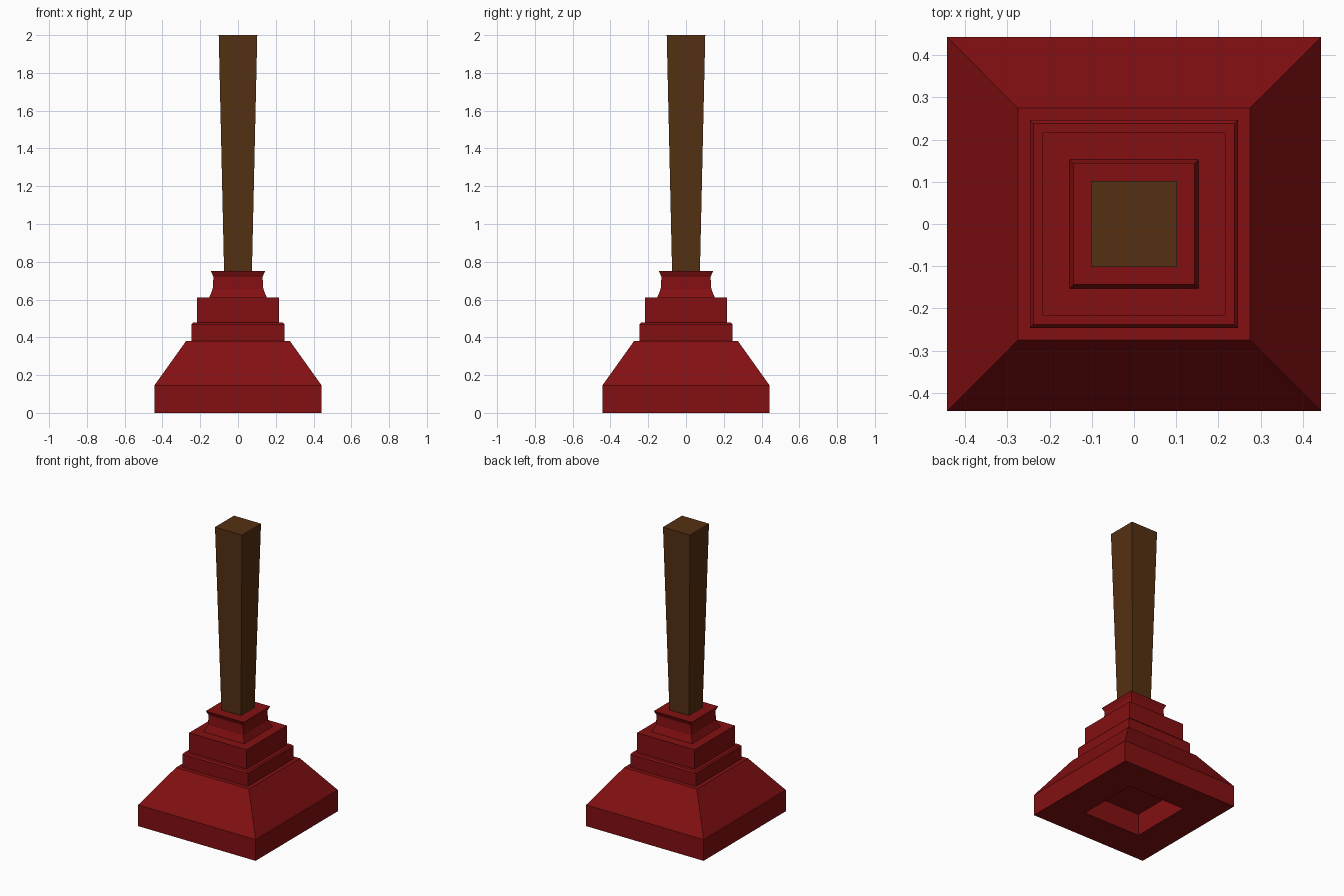
import bpy
import bmesh

cube = bpy.data.objects.get("Cube")
if cube:
    bpy.data.objects.remove(cube, do_unlink=True)


def make_material(name, rgb):
    mat = bpy.data.materials.new(name)
    mat.use_nodes = True
    colour = (*rgb, 1.0)
    mat.diffuse_color = colour
    mat.node_tree.nodes["Principled BSDF"].inputs["Base Color"].default_value = colour
    return mat


def square_stack(name, profile, mat):
    """Skin square rings given as (half width, height), capped at both ends."""
    bm = bmesh.new()
    corners = ((-1, -1), (1, -1), (1, 1), (-1, 1))
    rings = [[bm.verts.new((sx * w, sy * w, z)) for sx, sy in corners]
             for w, z in profile]
    for low, high in zip(rings, rings[1:]):
        for i in range(4):
            j = (i + 1) % 4
            bm.faces.new((low[i], low[j], high[j], high[i]))
    bm.faces.new(rings[0][::-1])
    bm.faces.new(rings[-1])
    bmesh.ops.recalc_face_normals(bm, faces=bm.faces)
    mesh = bpy.data.meshes.new(name)
    bm.to_mesh(mesh)
    bm.free()
    mesh.materials.append(mat)
    obj = bpy.data.objects.new(name, mesh)
    bpy.context.collection.objects.link(obj)
    return obj


red = make_material("dark red rubber", (0.23, 0.005, 0.006))
brown = make_material("brown wood", (0.09, 0.03, 0.006))

# Rubber cup: recess underneath, flared skirt, two steps and a lipped neck
square_stack("rubber_cup", [
    (0.217, 0.15), (0.217, 0.0),
    (0.443, 0.0), (0.443, 0.145), (0.275, 0.38),
    (0.247, 0.38), (0.247, 0.468), (0.238, 0.478),
    (0.217, 0.478), (0.217, 0.61),
    (0.153, 0.61), (0.134, 0.655), (0.13, 0.72), (0.143, 0.75),
], red)

# Handle: widens toward the top
square_stack("wooden_handle", [(0.073, 0.72), (0.102, 2.0)], brown)
